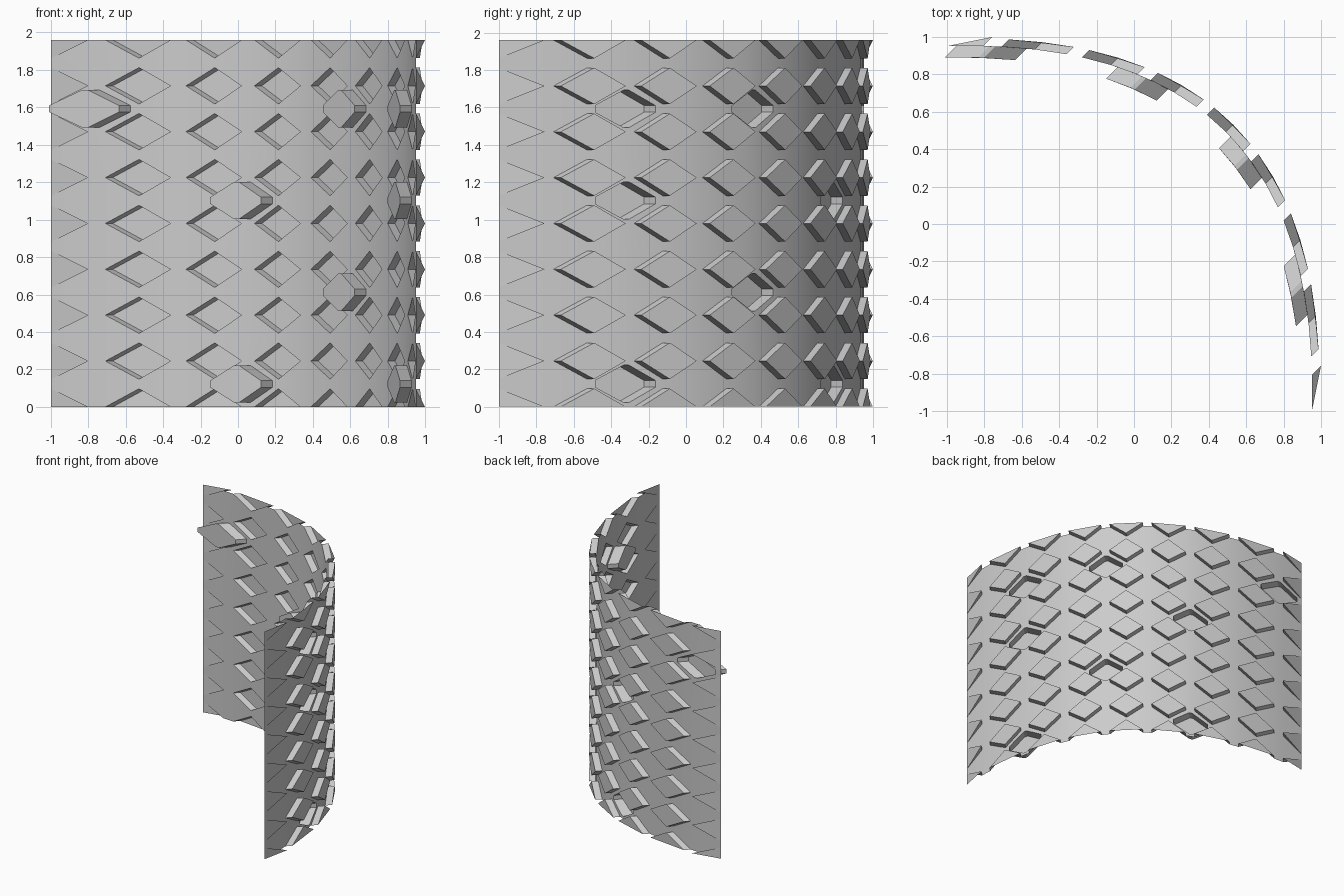
import bpy, bmesh, math

cube = bpy.data.objects.get("Cube")
if cube:
    bpy.data.objects.remove(cube, do_unlink=True)

COLS, ROWS = 8, 8
PITCH_U, PITCH_Z = 0.3445, 0.245
HALF_U, HALF_Z = 0.137, 0.097       # diamond half sizes
APEX, CURVE = 0.695, 0.384          # parabolic bend of the panel
RAISE, EDGE_RAISE, SINK = 0.055, 0.068, -0.087
# inward knobs, as row: columns of cells
KNOBS = {0: (2, 6), 2: (4,), 4: (2, 6), 6: (0, 4, 6)}

bm = bmesh.new()
cache = {}


def vert(u, z, lift=0.0):
    """Vertex of the bent panel, shared when it already exists."""
    key = (round(u, 4), round(z, 4), round(lift, 4))
    if key not in cache:
        v = APEX - CURVE * u * u + lift
        r = math.sqrt(0.5)
        cache[key] = bm.verts.new(((u + v) * r, (v - u) * r, z))
    return cache[key]


def face(verts):
    unique = list(dict.fromkeys(verts))
    if len(unique) > 2:
        bm.faces.new(unique)


def column_u(i):
    return (i - COLS / 2) * PITCH_U


def octagon(u, z, tip_u, tip_z, flat_u, flat_z):
    """Corner points, counter-clockwise from the lower left."""
    return [(u - flat_u, z - tip_z), (u + flat_u, z - tip_z),
            (u + tip_u, z - flat_z), (u + tip_u, z + flat_z),
            (u + flat_u, z + tip_z), (u - flat_u, z + tip_z),
            (u - tip_u, z + flat_z), (u - tip_u, z - flat_z)]


# Panel skin between the diamonds, with sunken knobs in some cells
for j in range(ROWS):
    for i in range(COLS):
        u, z = column_u(i + 0.5), (j + 0.5) * PITCH_Z
        ring = octagon(u, z, PITCH_U / 2, PITCH_Z / 2,
                       PITCH_U / 2 - HALF_U, PITCH_Z / 2 - HALF_Z)
        outer = [vert(*p) for p in ring]
        if i in KNOBS.get(j, ()):
            shape = octagon(u, z, 0.137, 0.1, 0.012, 0.018)
            base = [vert(*p) for p in shape]
            end = [vert(*p, SINK) for p in shape]
            for k in range(8):
                n = (k + 1) % 8
                face([outer[k], outer[n], base[n], base[k]])
                face([base[k], base[n], end[n], end[k]])
            face(end)
        else:
            face([outer[k] for k in (0, 1, 4, 5)])
            face([outer[k] for k in (1, 2, 3, 4)])
            face([outer[k] for k in (5, 6, 7, 0)])

# Raised diamonds on the grid nodes, clipped at the panel borders
for j in range(ROWS + 1):
    for i in range(COLS + 1):
        u, z = column_u(i), j * PITCH_Z
        side = i in (0, COLS)
        corners = []
        for du, dz in ((-1, 0), (0, -1), (1, 0), (0, 1)):
            if not (0 <= i + du <= COLS and 0 <= j + dz <= ROWS):
                corners.append(None)
                continue
            lift = RAISE if not side else (EDGE_RAISE if du else 0.0)
            point = (u + du * HALF_U, z + dz * HALF_Z)
            corners.append((vert(*point), vert(*point, lift)))
        top = [c[1] for c in corners if c]
        if len(top) == 2:
            top.append(vert(u, z))
        face(top)
        for k in range(4):
            a, b = corners[k], corners[(k + 1) % 4]
            if a and b:
                face([a[0], b[0], b[1], a[1]])

# Consistent normals, facing the bulging side
bmesh.ops.recalc_face_normals(bm, faces=bm.faces)
if sum((f.normal.x + f.normal.y) * f.calc_area() for f in bm.faces) < 0:
    bmesh.ops.reverse_faces(bm, faces=bm.faces)

mesh = bpy.data.meshes.new("curved_diamond_panel")
bm.to_mesh(mesh)
bm.free()
panel = bpy.data.objects.new("curved_diamond_panel", mesh)
bpy.context.collection.objects.link(panel)

# Single light grey material
grey = bpy.data.materials.new("light_grey")
grey.use_nodes = True
colour = (0.6, 0.6, 0.6, 1.0)
grey.diffuse_color = colour
grey.node_tree.nodes["Principled BSDF"].inputs["Base Color"].default_value = colour
mesh.materials.append(grey)

bpy.ops.object.select_all(action='DESELECT')
panel.select_set(True)
bpy.context.view_layer.objects.active = panel
bpy.ops.object.shade_smooth_by_angle(angle=math.radians(30))
